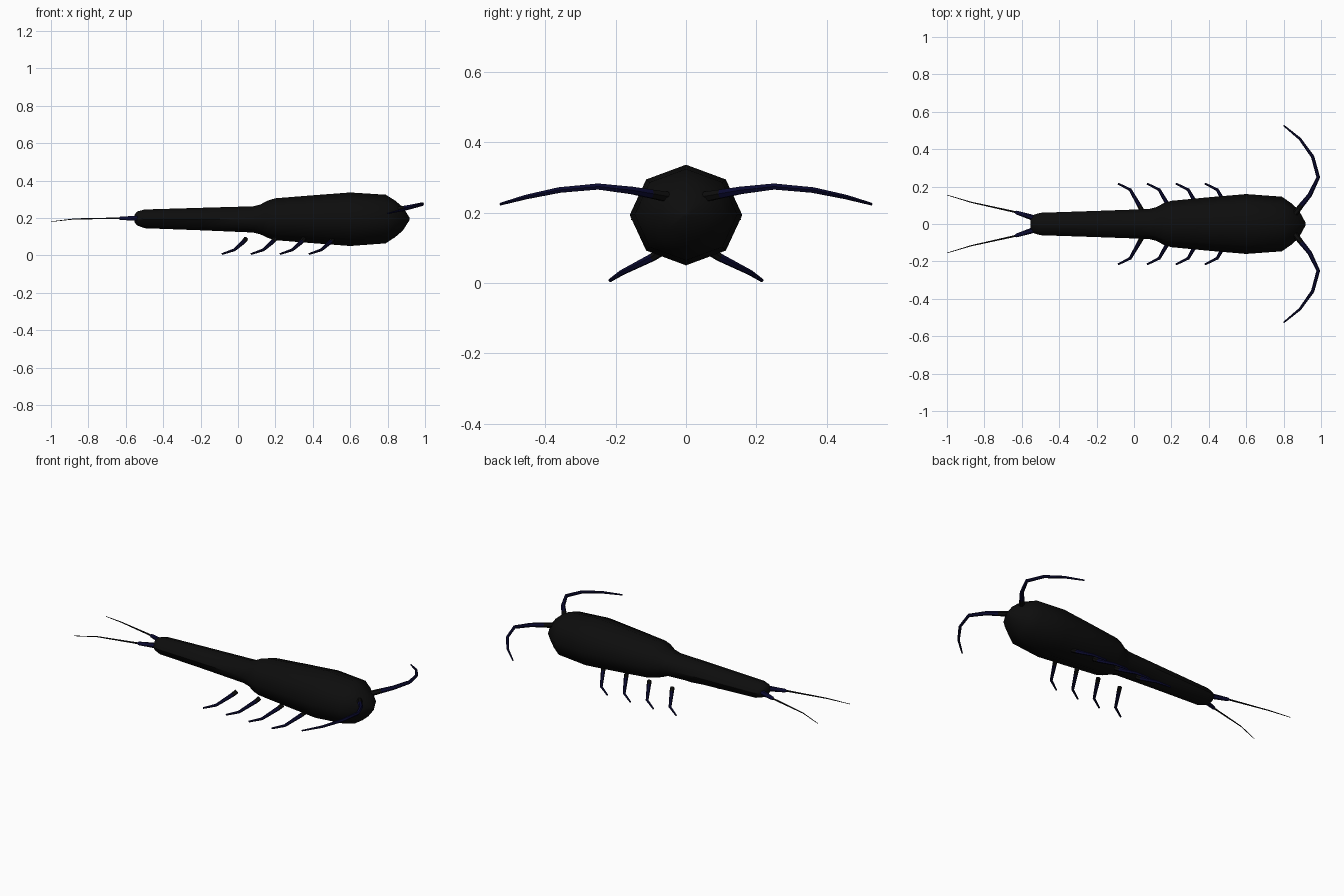
import bpy, bmesh, math
from mathutils import Vector

if "Cube" in bpy.data.objects:
    bpy.data.objects.remove(bpy.data.objects["Cube"])


def material(name, rgb):
    m = bpy.data.materials.new(name)
    m.diffuse_color = (*rgb, 1)
    m.use_nodes = True
    m.node_tree.nodes["Principled BSDF"].inputs["Base Color"].default_value = m.diffuse_color
    return m


BLACK = material("black shell", (0.004, 0.004, 0.004))
NAVY = material("dark navy limb", (0.003, 0.003, 0.03))


def loft(name, rings, mats, mirrored=False, mat_rule=None):
    """Skin a list of equal-length point rings and cap both ends."""
    bm = bmesh.new()
    loops = [[bm.verts.new(p) for p in ring] for ring in rings]
    n = len(rings[0])
    for s, (a, b) in enumerate(zip(loops, loops[1:])):
        for i in range(n):
            j = (i + 1) % n
            f = bm.faces.new((a[i], a[j], b[j], b[i]))
            f.material_index = mat_rule(s) if mat_rule else 0
    for end, s in ((loops[0], 0), (loops[-1], len(loops) - 2)):
        f = bm.faces.new(end)
        f.material_index = mat_rule(s) if mat_rule else 0
    bmesh.ops.recalc_face_normals(bm, faces=bm.faces)
    me = bpy.data.meshes.new(name)
    bm.to_mesh(me)
    bm.free()
    for m in mats:
        me.materials.append(m)
    ob = bpy.data.objects.new(name, me)
    bpy.context.collection.objects.link(ob)
    if mirrored:
        mod = ob.modifiers.new("mirror", 'MIRROR')
        mod.use_axis = (False, True, False)
    bpy.ops.object.select_all(action='DESELECT')
    ob.select_set(True)
    bpy.context.view_layer.objects.active = ob
    bpy.ops.object.shade_smooth_by_angle(angle=math.radians(50))
    return ob


def limb(name, path, radii, mat_rule, sides=6):
    """Tapered tube along a path, mirrored to the other side."""
    pts = [Vector(p) for p in path]
    rings = []
    for i, (p, r) in enumerate(zip(pts, radii)):
        t = (pts[min(i + 1, len(pts) - 1)] - pts[max(i - 1, 0)]).normalized()
        u = t.cross(Vector((0, 0, 1))).normalized()
        v = u.cross(t)
        rings.append([p + r * (u * math.cos(a) + v * math.sin(a))
                      for a in (math.tau * k / sides for k in range(sides))])
    return loft(name, rings, (BLACK, NAVY), True, mat_rule)


# Body: octagonal sections as x, centre z, half width, half height
SECTIONS = [
    (-0.553, 0.197, 0.025, 0.02), (-0.54, 0.197, 0.048, 0.037),
    (-0.50, 0.195, 0.060, 0.050), (-0.20, 0.194, 0.070, 0.060),
    (0.08, 0.192, 0.080, 0.070), (0.12, 0.192, 0.090, 0.080),
    (0.16, 0.193, 0.112, 0.100), (0.20, 0.193, 0.124, 0.112),
    (0.40, 0.193, 0.143, 0.128), (0.60, 0.193, 0.160, 0.143),
    (0.79, 0.194, 0.146, 0.130), (0.84, 0.195, 0.112, 0.098),
    (0.88, 0.195, 0.076, 0.064), (0.918, 0.195, 0.006, 0.006),
]
loft("body", [[(x, ry * math.sin(a), zc + rz * math.cos(a))
               for a in (math.tau * k / 8 for k in range(8))]
              for x, zc, ry, rz in SECTIONS], (BLACK,))

# Antennae: black at the root, navy beyond
limb("antennae",
     [(0.86, 0.055, 0.245), (0.895, 0.10, 0.253), (0.94, 0.155, 0.263),
      (0.985, 0.25, 0.274), (0.955, 0.36, 0.264), (0.887, 0.455, 0.244),
      (0.80, 0.527, 0.224)],
     [0.016, 0.014, 0.012, 0.010, 0.009, 0.007, 0.004],
     lambda s: 0 if s < 1 else 1)

# Four pairs of legs
for n in range(4):
    dx = 0.155 * n
    limb(f"legs_{n + 1}",
         [(0.042 + dx, 0.072, 0.088), (0.030 + dx, 0.095, 0.073),
          (-0.020 + dx, 0.183, 0.029), (-0.085 + dx, 0.216, 0.007)],
         [0.013, 0.012, 0.008, 0.005],
         lambda s: 0 if s < 1 else 1)

# Tail filaments: navy stub, fine black thread
limb("tail_filaments",
     [(-0.53, 0.03, 0.198), (-0.63, 0.062, 0.198), (-0.635, 0.064, 0.198),
      (-0.87, 0.116, 0.195), (-1.0, 0.155, 0.180)],
     [0.016, 0.010, 0.005, 0.003, 0.0015],
     lambda s: 1 if s < 2 else 0)
